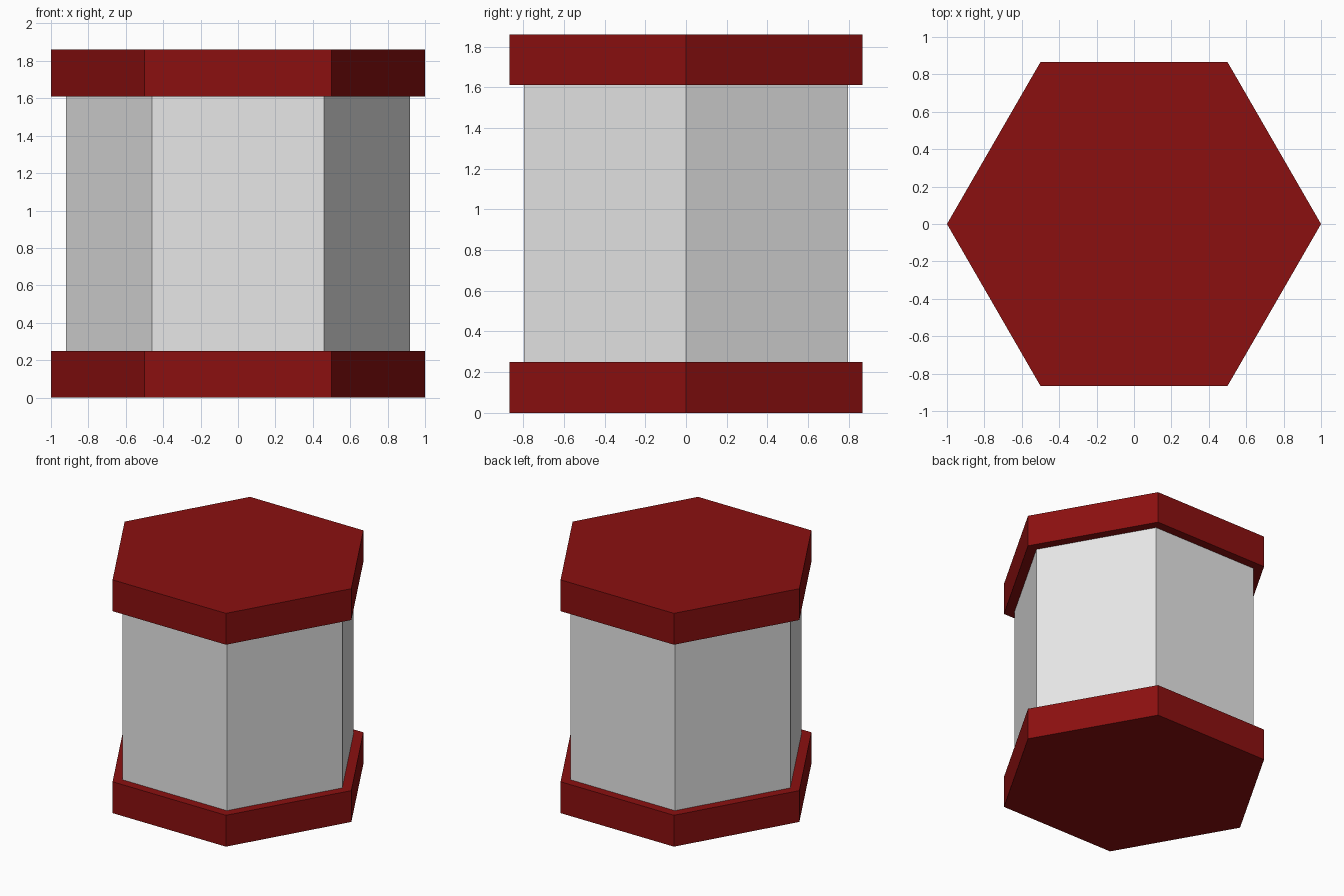
import bpy, bmesh, math

if "Cube" in bpy.data.objects:
    bpy.data.objects.remove(bpy.data.objects["Cube"])


def material(name, color):
    m = bpy.data.materials.new(name)
    m.diffuse_color = (*color, 1.0)
    m.use_nodes = True
    m.node_tree.nodes["Principled BSDF"].inputs["Base Color"].default_value = m.diffuse_color
    return m


def hex_prism(name, radius, z0, z1, mat):
    """Six-sided prism with corners pointing along +x and -x."""
    bm = bmesh.new()
    ring = [bm.verts.new((radius * math.cos(i * math.pi / 3),
                          radius * math.sin(i * math.pi / 3), z0))
            for i in range(6)]
    base = bm.faces.new(ring)
    top = bmesh.ops.extrude_face_region(bm, geom=[base], use_keep_orig=True)
    moved = [g for g in top["geom"] if isinstance(g, bmesh.types.BMVert)]
    bmesh.ops.translate(bm, verts=moved, vec=(0, 0, z1 - z0))
    bmesh.ops.recalc_face_normals(bm, faces=bm.faces)
    mesh = bpy.data.meshes.new(name)
    bm.to_mesh(mesh)
    bm.free()
    mesh.materials.append(mat)
    obj = bpy.data.objects.new(name, mesh)
    bpy.context.collection.objects.link(obj)
    return obj


red = material("dark red", (0.258, 0.005, 0.005))
grey = material("light grey", (0.8, 0.8, 0.8))

# Matching end caps with a narrower body between them
hex_prism("bottom_cap", 1.0, 0.0, 0.25, red)
hex_prism("body", 0.92, 0.25, 1.61, grey)
hex_prism("top_cap", 1.0, 1.61, 1.86, red)
